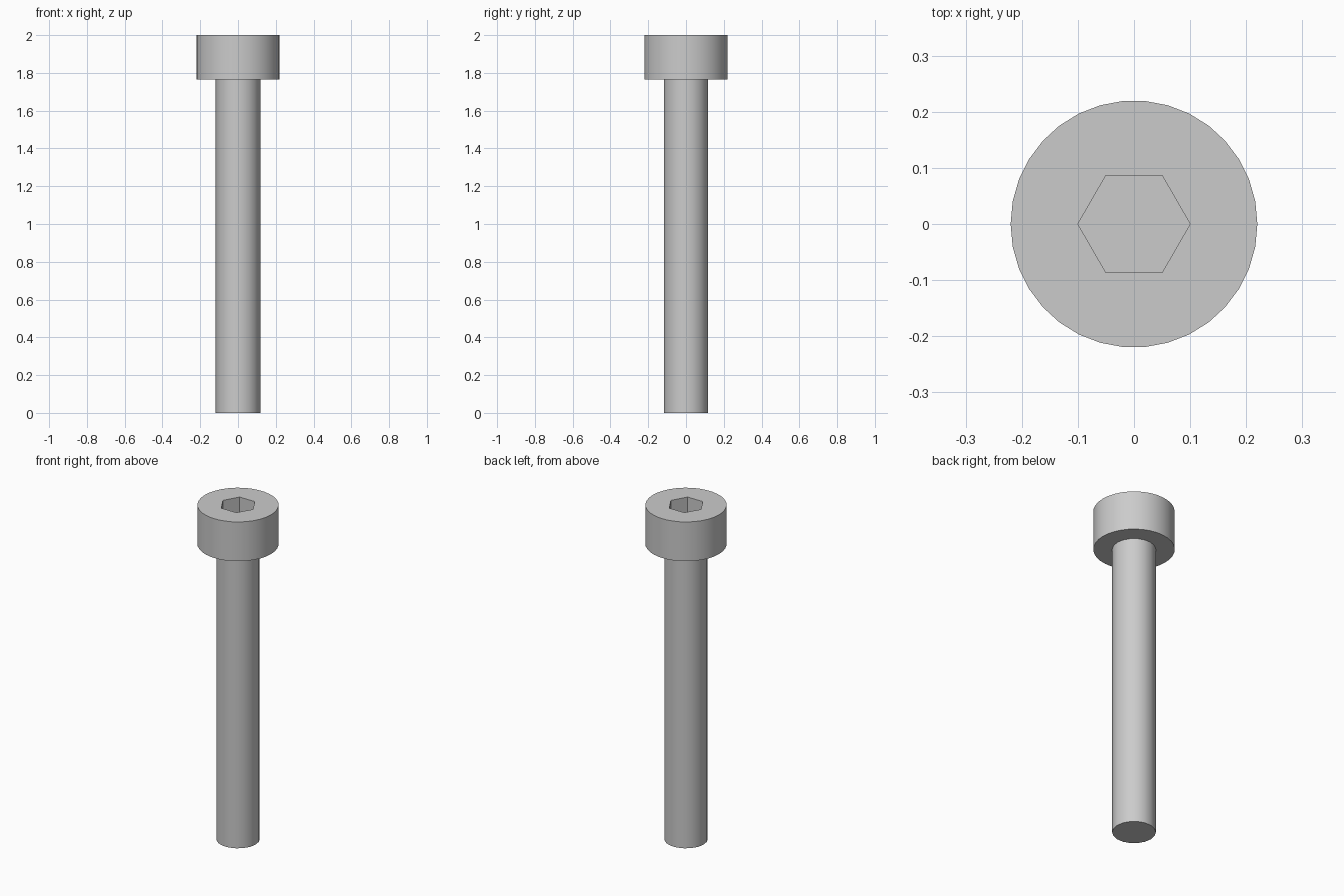
import bpy
import bmesh
import math

cube = bpy.data.objects.get("Cube")
if cube:
    bpy.data.objects.remove(cube, do_unlink=True)

HEAD_R, SHAFT_R, SOCKET_R = 0.22, 0.118, 0.1
HEAD_Z, TOP_Z, SOCKET_Z = 1.765, 2.0, 1.87

# Steel colour
steel = bpy.data.materials.new("steel_grey")
steel.use_nodes = True
colour = (0.6, 0.6, 0.6, 1)
steel.diffuse_color = colour
steel.node_tree.nodes["Principled BSDF"].inputs["Base Color"].default_value = colour


def prism(name, sides, radius, bottom, top):
    """Upright prism with a corner on the +x axis."""
    mesh = bpy.data.meshes.new(name)
    bm = bmesh.new()
    ring = [bm.verts.new((radius * math.cos(math.tau * i / sides),
                          radius * math.sin(math.tau * i / sides), bottom))
            for i in range(sides)]
    base = bm.faces.new(ring)
    grown = bmesh.ops.extrude_face_region(bm, geom=[base], use_keep_orig=True)
    for v in grown["geom"]:
        if isinstance(v, bmesh.types.BMVert):
            v.co.z = top
    bmesh.ops.recalc_face_normals(bm, faces=bm.faces)
    bm.to_mesh(mesh)
    bm.free()
    mesh.materials.append(steel)
    obj = bpy.data.objects.new(name, mesh)
    bpy.context.collection.objects.link(obj)
    return obj


def smooth(obj):
    bpy.ops.object.select_all(action="DESELECT")
    obj.select_set(True)
    bpy.context.view_layer.objects.active = obj
    bpy.ops.object.shade_smooth_by_angle(angle=math.radians(30))


# Shaft and cap head
shaft = prism("shaft", 18, SHAFT_R, 0, HEAD_Z)
head = prism("head", 34, HEAD_R, HEAD_Z, TOP_Z)

# Hexagonal socket cut into the head
cutter = prism("socket_cutter", 6, SOCKET_R, SOCKET_Z, TOP_Z + 0.1)
cutter.hide_render = True
cutter.hide_set(True)
cut = head.modifiers.new("socket", "BOOLEAN")
cut.operation = "DIFFERENCE"
cut.solver = "EXACT"
cut.object = cutter

# Apply the cut, then drop the cutter
bpy.context.view_layer.objects.active = head
bpy.ops.object.modifier_apply(modifier=cut.name)
bpy.data.objects.remove(cutter, do_unlink=True)

for part in (shaft, head):
    smooth(part)
